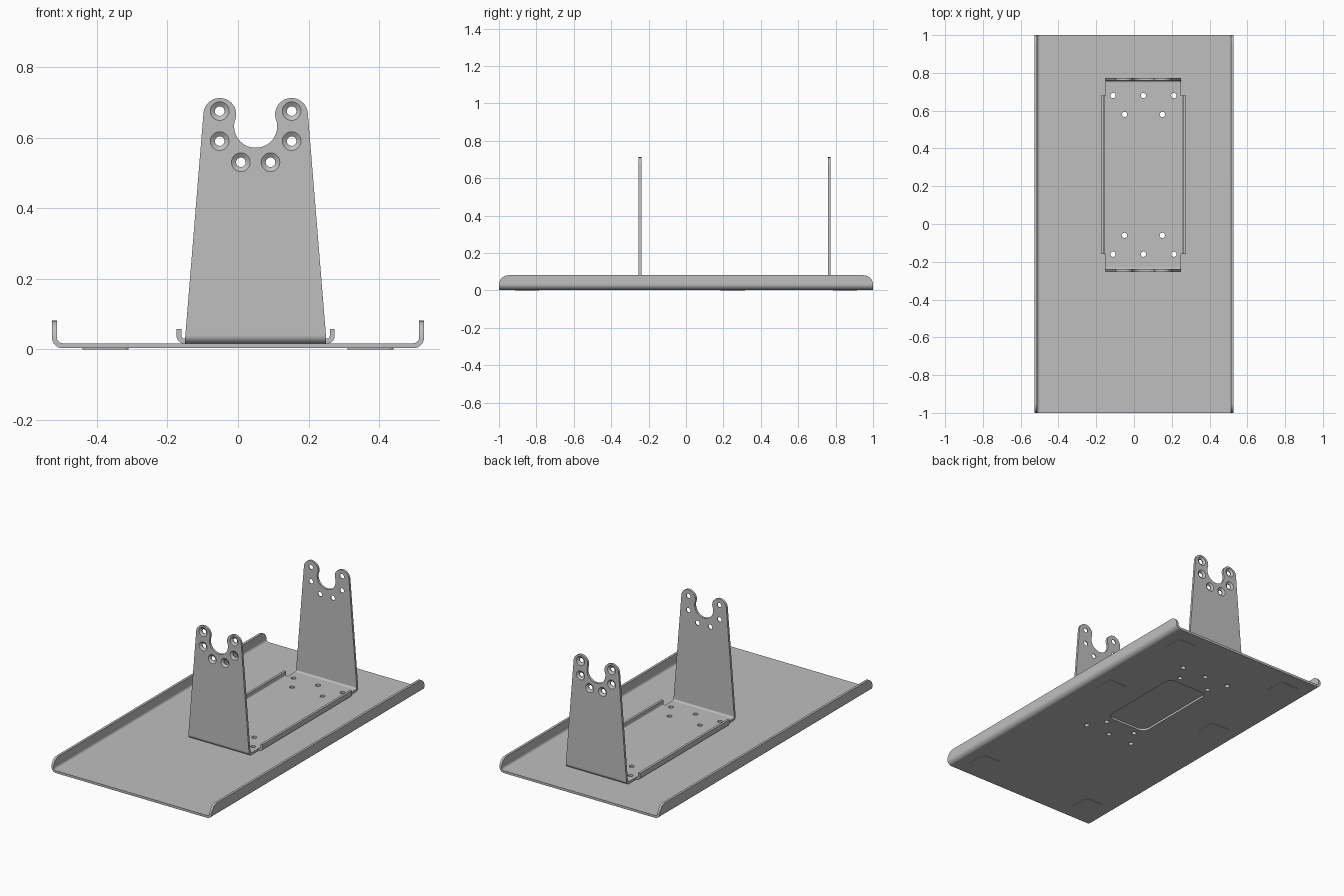
import bpy, bmesh
from math import radians, cos, sin
from mathutils import Matrix, Vector

cube = bpy.data.objects.get("Cube")
if cube:
    bpy.data.objects.remove(cube, do_unlink=True)

T = 0.014                      # sheet thickness
PAD = 0.003                    # foot pad thickness
CX, CY = 0.05, 0.26            # bracket centre
HALF_W, HALF_L, TOP = 0.2, 0.513, 0.712

steel = bpy.data.materials.new("grey_steel")
steel.use_nodes = True
GREY = (0.52, 0.52, 0.52, 1)
steel.diffuse_color = GREY
steel.node_tree.nodes["Principled BSDF"].inputs["Base Color"].default_value = GREY


def make(name, bm):
    bmesh.ops.recalc_face_normals(bm, faces=bm.faces)
    mesh = bpy.data.meshes.new(name)
    bm.to_mesh(mesh)
    bm.free()
    mesh.materials.append(steel)
    obj = bpy.data.objects.new(name, mesh)
    bpy.context.collection.objects.link(obj)
    return obj


def arc(cx, cy, r, a, b, n=8):
    angles = [radians(a + (b - a) * i / n) for i in range(n + 1)]
    return [(cx + r * cos(t), cy + r * sin(t)) for t in angles]


def rounded(cx, cy, hx, hy, r):
    pts = []
    for i, (sx, sy) in enumerate([(1, 1), (-1, 1), (-1, -1), (1, -1)]):
        pts += arc(cx + sx * (hx - r), cy + sy * (hy - r), r, 90 * i, 90 * i + 90)
    return pts


def prism(name, pts, axis, lo, hi):
    """Extrude a closed outline along one axis."""
    place = {"x": lambda p, d: (d, p[0], p[1]),
             "y": lambda p, d: (p[0], d, p[1]),
             "z": lambda p, d: (p[0], p[1], d)}[axis]
    bm = bmesh.new()
    face = bm.faces.new([bm.verts.new(place(p, lo)) for p in pts])
    ext = bmesh.ops.extrude_face_region(bm, geom=[face])["geom"]
    verts = [v for v in ext if isinstance(v, bmesh.types.BMVert)]
    bmesh.ops.translate(bm, verts=verts, vec=Vector(place((0, 0), hi - lo)))
    return make(name, bm)


def drill(name, points, rot, r1, r2, depth):
    """Round cutters at many points."""
    bm = bmesh.new()
    for p in points:
        bmesh.ops.create_cone(bm, cap_ends=True, segments=28, radius1=r1, radius2=r2,
                              depth=depth, matrix=Matrix.Translation(p) @ rot)
    return make(name, bm)


def carve(obj, cutter, op="DIFFERENCE"):
    mod = obj.modifiers.new("carve", "BOOLEAN")
    mod.object, mod.operation, mod.solver = cutter, op, "EXACT"
    deps = bpy.context.evaluated_depsgraph_get()
    mesh = bpy.data.meshes.new_from_object(obj.evaluated_get(deps))
    obj.modifiers.clear()
    obj.data = mesh
    bpy.data.objects.remove(cutter, do_unlink=True)


def bend(start, half, z, top, r):
    """Bent strip: flat from start to half, then turned up to top."""
    outer = [(start, z)] + arc(half - r, z + r, r, -90, 0) + [(half, top)]
    inner = [(half - T, top)] + arc(half - r, z + r, r - T, 0, -90) + [(start, z + T)]
    return outer, inner


def channel(half, z, top, r, shift=0):
    """U-shaped sheet section."""
    outer, inner = bend(0, half, z, top, r)
    outer, inner = outer[1:], inner[:-1]
    flip = lambda pts: [(-x, y) for x, y in reversed(pts)]
    return [(x + shift, y) for x, y in outer + inner + flip(inner) + flip(outer)]


# Tray with turned-up, rounded-end sides
tray = prism("tray", channel(0.527, PAD, 0.081, 0.03), "y", -1, 1)
side = [(-1, -0.1)] + arc(-0.95, 0.031, 0.05, 180, 90)
side += [(-y, z) for y, z in reversed(side)]
carve(tray, prism("tray_outline", side, "x", -1, 1), "INTERSECT")
carve(tray, prism("window", rounded(CX, CY, 0.135, 0.275, 0.045), "z", -0.1, 0.1))

# Bracket: one bent sheet trimmed to the tapered, forked outline
Z = PAD + T - 0.001
bracket = prism("bracket", channel(HALF_L, Z, 0.8, 0.024, CY), "x",
                CX - HALF_W - 0.05, CX + HALF_W + 0.05)
left = [(-HALF_W, -0.1), (-HALF_W, 0.03)]
left += arc(-0.1015, TOP - 0.0465, 0.0465, 175, -20, 20)
left += arc(0, 0.632, 0.061, 165, 270, 14)[:-1]
fork = [(CX + u, z) for u, z in left] + [(CX - u, z) for u, z in reversed(left)]
carve(bracket, prism("fork_outline", fork, "y", -1, 1), "INTERSECT")

# Countersunk holes around both forks
spots = [(CX + s * u, z) for s in (-1, 1)
         for u, z in ((0.102, 0.675), (0.102, 0.59), (0.042, 0.53))]
for s in (-1, 1):
    turn = Matrix.Rotation(radians(90 * s), 4, "X")
    face = CY + s * HALF_L
    through = [Vector((x, face, z)) for x, z in spots]
    sink = [Vector((x, face - s * 0.0045, z)) for x, z in spots]
    carve(bracket, drill("fork_holes", through, turn, 0.0135, 0.0135, 0.1))
    carve(bracket, drill("countersinks", sink, turn, 0.028, 0.0125, 0.011))

# Screw holes through bracket floor and tray
screws = [Vector((CX + u, CY + s * v, 0)) for s in (-1, 1)
          for u, v in ((-0.161, 0.42), (0, 0.42), (0.161, 0.42), (-0.1, 0.32), (0.1, 0.32))]
for part in (tray, bracket):
    carve(part, drill("screw_holes", screws, Matrix(), 0.014, 0.014, 0.2))

# Side lips of the bracket
parts = [tray, bracket]
outer, inner = bend(HALF_W - 0.001, 0.224, Z, 0.058, 0.022)
for s, label in ((1, "left"), (-1, "right")):
    pts = [(CX + s * u, z) for u, z in outer + inner]
    parts.append(prism(label + "_lip", pts, "y", CY - 0.42, CY + 0.42))

# Foot pads under the tray
for i, (x, y) in enumerate((x, y) for x in (-0.375, 0.375) for y in (-0.85, 0.25, 0.85)):
    parts.append(prism(f"foot_pad_{i + 1}", rounded(x, y, 0.065, 0.065, 0.015), "z", 0, PAD))

# Smooth bends, crisp edges
for obj in parts:
    bpy.ops.object.select_all(action="DESELECT")
    obj.select_set(True)
    bpy.context.view_layer.objects.active = obj
    bpy.ops.object.shade_smooth_by_angle(angle=radians(30))
    weighted = obj.modifiers.new("weighted_normals", "WEIGHTED_NORMAL")
    weighted.keep_sharp = True
